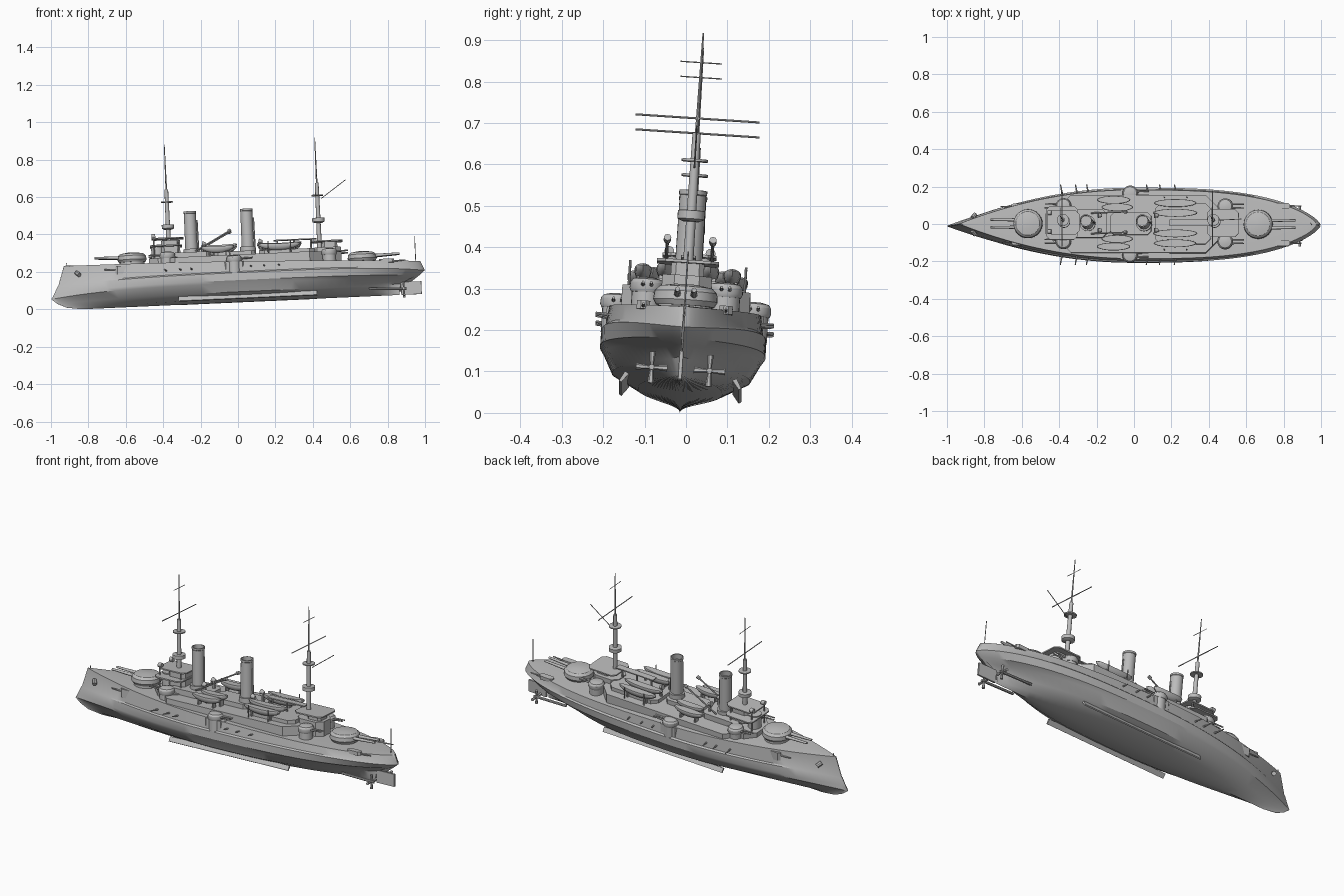
import bpy, bmesh, math
from mathutils import Matrix, Vector

if "Cube" in bpy.data.objects:
    bpy.data.objects.remove(bpy.data.objects["Cube"])

GREY = (0.5, 0.5, 0.5, 1)
paint = bpy.data.materials.new("warship grey")
paint.use_nodes = True
paint.diffuse_color = GREY
paint.node_tree.nodes["Principled BSDF"].inputs["Base Color"].default_value = GREY

# The ship sits slightly bow-down and heeled to one side
TILT = (Matrix.Translation((0.004, -0.015, 0.038))
        @ Matrix.Rotation(-0.045, 4, 'Y') @ Matrix.Rotation(-0.066, 4, 'X'))
parts = []


def finish(name, bm):
    bmesh.ops.recalc_face_normals(bm, faces=bm.faces)
    mesh = bpy.data.meshes.new(name)
    bm.to_mesh(mesh)
    bm.free()
    mesh.materials.append(paint)
    ob = bpy.data.objects.new(name, mesh)
    bpy.context.scene.collection.objects.link(ob)
    ob.matrix_world = TILT
    parts.append(ob)


def loft(name, rings):
    bm = bmesh.new()
    vs = [[bm.verts.new(p) for p in ring] for ring in rings]
    n = len(vs[0])
    for a, b in zip(vs, vs[1:]):
        for i in range(n):
            bm.faces.new((a[i], a[(i + 1) % n], b[(i + 1) % n], b[i]))
    bm.faces.new(vs[0])
    bm.faces.new(vs[-1])
    finish(name, bm)


def lathe(name, x, y, z, profile, seg=24):
    angles = [2 * math.pi * i / seg for i in range(seg)]
    loft(name, [[(x + r * math.cos(a), y + r * math.sin(a), z + h) for a in angles]
                for r, h in profile])


def drum(name, x, y, z0, z1, r):
    lathe(name, x, y, z0, [(r, 0), (r, z1 - z0)])


def rod(name, p, q, r, r2=None, seg=8):
    p, q = Vector(p), Vector(q)
    turn = (q - p).to_track_quat('Z', 'Y').to_matrix().to_4x4()
    bm = bmesh.new()
    bmesh.ops.create_cone(bm, cap_ends=True, segments=seg, radius1=r, radius2=r2 or r,
                          depth=(q - p).length, matrix=Matrix.Translation((p + q) / 2) @ turn)
    finish(name, bm)


def house(name, x0, x1, w, z0, z1, cut=0.0, y=0.0):
    """Deckhouse or plate with cut corners in plan."""
    c = max(cut, 0.001)
    plan = [(x0 + c, -w), (x1 - c, -w), (x1, -w + c), (x1, w - c),
            (x1 - c, w), (x0 + c, w), (x0, w - c), (x0, -w + c)]
    loft(name, [[(px, py + y, z) for px, py in plan] for z in (z0, z1)])


def boat(name, x, y, z, length, width):
    bm = bmesh.new()
    bmesh.ops.create_uvsphere(bm, u_segments=20, v_segments=10, radius=1)
    for v in bm.verts:
        px, py, pz = v.co
        v.co = (x + px * length / 2, y + py * width / 2, z + min(pz, 0.15) * 0.03 + 0.006 * px * px)
    finish(name, bm)


def turret(name, x, y, z, r, h, aim, gap, reach, bore):
    """Domed gunhouse with a pair of barrels."""
    lathe(name, x, y, z, [(r * .9, 0), (r, h * .25), (r * .97, h * .65),
                          (r * .82, h * .88), (r * .4, h), (r * .02, h * 1.02)], 32)
    d = Vector((math.cos(aim), math.sin(aim), 0.04))
    side = Vector((-d.y, d.x, 0))
    for s in (-1, 1):
        root = Vector((x, y, z + h * .45)) + side * gap * s
        rod(name + "_barrel", root + d * r * .7, root + d * reach, bore, bore * .65, 12)


# Hull levels, keel to deck: stem x, z; midship half beam, z; stern x, z; stern power
LEVELS = [(-.84, 0, .004, 0, .86, 0, 1.2), (-.92, .012, .10, .012, .86, .02, 1.4),
          (-.97, .035, .165, .045, .87, .06, 1.3), (-1, .06, .188, .09, .92, .085, 1),
          (-.985, .085, .198, .105, .97, .10, .8), (-.965, .125, .198, .145, 1, .125, .7),
          (-.96, .13, .189, .152, 1, .13, .7), (-.925, .235, .182, .207, .98, .175, .7),
          (-.925, .237, 0, .212, .98, .178, 1)]


def hull_ring(u):
    half = []
    for j, (bx, bz, my, mz, sx, sz, q) in enumerate(LEVELS):
        a = abs(u)
        ex, ez = (bx, bz) if u < 0 else (sx, sz)
        z = mz + (ez - mz) * (a if j > 6 else a ** 4)
        fine = (1 - a * a) ** (1.5 if j in (1, 2) else 1) if u < 0 else (1 - a ** 3) ** q
        y = 0 if j in (0, 8) else my * max(fine, 0) + .002
        half.append((ex * a, y, z))
    return half + [(x, -y, z) for x, y, z in half[7:0:-1]]


loft("hull", [hull_ring(math.sin(math.pi * (i / 48 - .5))) for i in range(49)])

# Rudder, screws, bilge keels
house("rudder", .87, .98, .005, 0, .068)
for s in (-1, 1):
    rod("propeller_shaft", (.70, .07 * s, .035), (.90, .07 * s, .028), .007)
    for k in range(4):
        a = k * math.pi / 2
        rod("propeller_blade", (.885, .07 * s, .028),
            (.885, .07 * s + .038 * math.cos(a), .028 + .038 * math.sin(a)), .004, .008, 6)
    loft("bilge_keel", [[(x, y * s, z) for y, z in ((.125, .03), (.135, .035), (.148, .012), (.142, .008))]
                        for x in (-.32, .42)])

# Deckhouses
house("forward_breakwater", -.47, -.28, .10, .2, .25, .05)
house("main_battery", -.40, .46, .155, .18, .245, .07)
house("forward_house", -.36, -.14, .075, .24, .275, .02)
house("middle_house", -.12, .10, .06, .24, .27, .02)
house("boat_deck", .12, .42, .11, .24, .265, .03)
house("after_house", .40, .56, .06, .18, .27, .03)

# Bridges
drum("conning_tower", -.42, 0, .24, .325, .035)
house("chart_house", -.40, -.30, .045, .27, .345, .015)
house("lower_bridge", -.46, -.29, .09, .312, .319, .02)
house("upper_bridge", -.45, -.28, .065, .353, .36, .02)
house("after_chart_house", .46, .54, .04, .26, .30, .012)
house("after_bridge", .40, .57, .075, .30, .307, .02)
house("flying_bridge", .20, .43, .018, .318, .324)
for x in (.22, .31, .40):
    rod("bridge_post", (x, 0, .26), (x, 0, .32), .005)
for s in (-1, 1):
    for x in (-.44, -.31):
        rod("bridge_post", (x, .055 * s, .24), (x, .055 * s, .36), .004)
    rod("searchlight", (-.43, .05 * s, .37), (-.45, .05 * s, .37), .012, seg=12)

# Funnels with steam pipes, and ventilators
for x in (-.24, .062):
    drum("funnel_casing", x, 0, .24, .295, .042)
    lathe("funnel", x, 0, .27, [(.033, 0), (.032, .215), (.034, .217), (.034, .227), (.028, .228), (.028, .2)])
    rod("steam_pipe", (x + .038, 0, .27), (x + .036, 0, .45), .004)
    for s in (-1, 1):
        rod("ventilator", (x + .07, .04 * s, .25), (x + .07, .04 * s, .315), .008)
        rod("ventilator_mouth", (x + .078, .04 * s, .315), (x + .058, .04 * s, .32), .008, .014, 12)

# Masts with platforms and yards
for x, name in ((-.36, "fore"), (.445, "main")):
    rod(name + "_lower_mast", (x, 0, .24), (x, 0, .62), .013, .010, 12)
    rod(name + "_topmast", (x, 0, .60), (x, 0, .862), .0045, .002)
    lathe(name + "_fighting_top", x, 0, .405, [(.02, 0), (.033, .006), (.033, .026), (.028, .027)])
    drum(name + "_lookout", x, 0, .55, .556, .032)
    rod(name + "_yard", (x, -.15, .655), (x, .15, .655), .0025)
    rod(name + "_signal_yard", (x, -.05, .79), (x, .05, .79), .0015)
rod("gaff", (.465, 0, .535), (.60, 0, .63), .002)
rod("ensign_staff", (.955, 0, .17), (.955, 0, .31), .002)
rod("jack_staff", (-.91, 0, .23), (-.91, 0, .25), .002)

# Main turrets on barbettes
drum("forward_barbette", -.56, 0, .19, .245, .066)
turret("forward_turret", -.56, 0, .238, .078, .052, math.pi, .02, .20, .009)
drum("after_barbette", .67, 0, .15, .20, .066)
turret("after_turret", .67, 0, .19, .078, .052, 0, .02, .20, .009)

# Secondary turrets, casemate guns, boats
for s in (-1, 1):
    for x, y, z, aim in ((-.37, .095, .245, math.pi), (-.015, .165, .205, 0), (.495, .095, .225, 0)):
        drum("sponson", x, y * s, z - .06, z, .036)
        turret("side_turret", x, y * s, z, .042, .036, aim, .01, .10, .005)
    for x in (-.38, -.30, -.24, .08, .15, .23):
        rod("casemate_gun", (x, .16 * s, .175), (x - .01, .215 * s, .18), .005, .003)
    house("amidships_casemate", -.08, .05, .025, .15, .207, .02, .165 * s)
    for x, y, d in ((-.61, .095, -1), (.80, .10, 1)):
        house("end_casemate", x - .04, x + .04, .016, .17, .215 if d < 0 else .19, .01, y * s)
        rod("end_gun", (x, y * s, .195 if d < 0 else .175), (x + d * .10, y * s, .20 if d < 0 else .18), .005, .003)
    for x, y, z, length in ((.23, .055, .298, .24), (.23, .108, .292, .23),
                            (-.08, .085, .30, .17), (-.10, .125, .29, .18)):
        boat("ship_boat", x, y * s, z, length, .042)
        for k in (-.25, .25):
            house("boat_cradle", x + k * length - .004, x + k * length + .004, .014, .24, z - .02, 0, y * s)
    rod("boat_boom", (-.22, .055 * s, .28), (-.03, .055 * s, .382), .004)
    rod("boom_head", (-.04, .055 * s, .378), (-.025, .055 * s, .385), .009)
    rod("anchor", (-.86, .035 * s, .195), (-.845, .055 * s, .18), .012)
    for x in (.17, .29):
        rod("davit", (x, .14 * s, .24), (x, .14 * s, .31), .003)

# Smooth curved parts, keep edges crisp
bpy.ops.object.select_all(action='DESELECT')
for ob in parts:
    ob.select_set(True)
bpy.context.view_layer.objects.active = parts[0]
bpy.ops.object.shade_smooth_by_angle(angle=math.radians(32))
